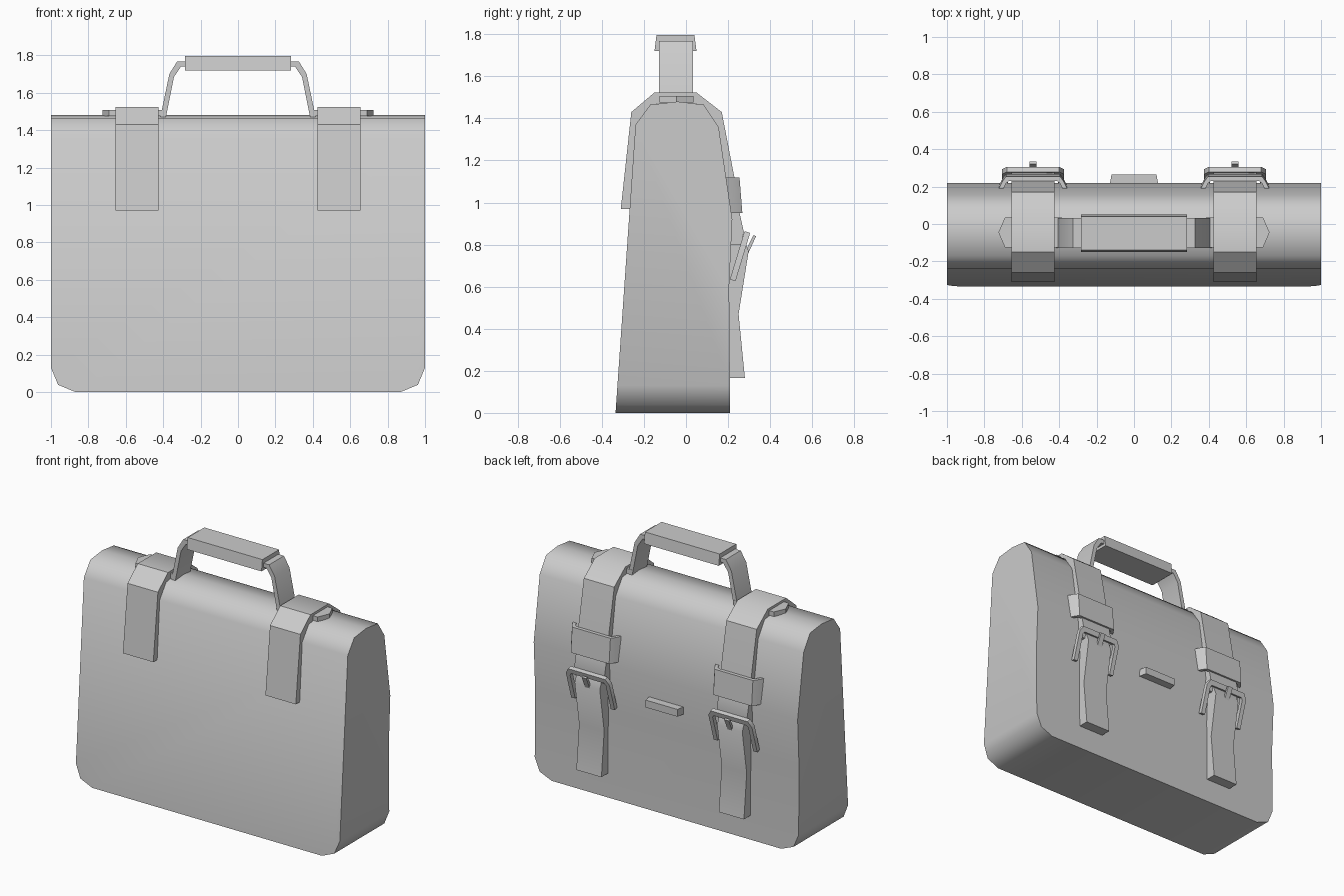
import bpy, bmesh
from math import radians

cube = bpy.data.objects.get("Cube")
if cube:
    bpy.data.objects.remove(cube, do_unlink=True)

# One grey for the whole bag
grey = bpy.data.materials.new("plain_grey")
grey.use_nodes = True
grey.diffuse_color = (0.6, 0.6, 0.6, 1)
grey.node_tree.nodes["Principled BSDF"].inputs["Base Color"].default_value = (0.6, 0.6, 0.6, 1)


def along_x(a, b, d):
    return (d, a, b)      # profile in y, z


def along_y(a, b, d):
    return (a, d, b)      # profile in x, z


def along_z(a, b, d):
    return (a, b, d)      # profile in x, y


def prism(name, profile, lo, hi, place, angle=40, bevel=None):
    """Extrude a flat profile from lo to hi; place maps it into space."""
    bm = bmesh.new()
    ends = [[bm.verts.new(place(a, b, d)) for a, b in profile] for d in (lo, hi)]
    bm.faces.new(ends[0])
    bm.faces.new(ends[1])
    n = len(profile)
    for i in range(n):
        j = (i + 1) % n
        bm.faces.new((ends[0][i], ends[0][j], ends[1][j], ends[1][i]))
    if bevel:
        offset, segments, rule = bevel
        bmesh.ops.bevel(bm, geom=[e for e in bm.edges if rule(e)], offset=offset,
                        segments=segments, profile=0.5, affect='EDGES')
    bmesh.ops.recalc_face_normals(bm, faces=bm.faces)
    mesh = bpy.data.meshes.new(name)
    bm.to_mesh(mesh)
    bm.free()
    mesh.materials.append(grey)
    obj = bpy.data.objects.new(name, mesh)
    bpy.context.collection.objects.link(obj)
    bpy.ops.object.select_all(action='DESELECT')
    obj.select_set(True)
    bpy.context.view_layer.objects.active = obj
    bpy.ops.object.shade_smooth_by_angle(angle=radians(angle))
    return obj


def bottom_end_edge(e):
    a, b = (v.co for v in e.verts)
    return max(a.z, b.z) < 0.01 and abs(a.x - b.x) < 0.01


# Bag body: side profile with rounded lower corners
body = [(-0.335, 0), (0.21, 0), (0.205, 0.6), (0.22, 0.92), (0.155, 1.36),
        (0.085, 1.465), (-0.04, 1.48), (-0.17, 1.465), (-0.24, 1.37)]
prism("bag_body", body, -1, 1, along_x, 50, (0.13, 2, bottom_end_edge))

# Closure plate on the back
prism("back_plate", [(-0.13, 0.21), (0.13, 0.21), (0.12, 0.265), (-0.12, 0.265)],
      0.725, 0.775, along_z)

# Handle grip
prism("handle_grip", [(-0.15, 1.72), (-0.14, 1.797), (0.04, 1.797), (0.05, 1.72)],
      -0.283, 0.283, along_x, 80)

strap = [(-0.31, 0.97), (-0.26, 1.43), (-0.15, 1.523), (0.05, 1.523), (0.17, 1.43),
         (0.23, 1.12), (0.255, 0.95), (0.275, 0.86), (0.26, 0.8), (0.19, 0.8),
         (0.19, 1.0), (0.13, 1.36), (0.05, 1.47), (-0.14, 1.47), (-0.22, 1.37),
         (-0.262, 0.97)]
tongue = [(0.19, 0.165), (0.28, 0.165), (0.25, 0.47), (0.298, 0.77), (0.27, 0.84), (0.19, 0.84)]
prong = [(0.275, 0.755), (0.32, 0.845), (0.333, 0.84), (0.29, 0.745)]
handle_leg = [(0.415, 1.47), (0.367, 1.70), (0.325, 1.768), (0.24, 1.768),
              (0.24, 1.74), (0.305, 1.74), (0.342, 1.685), (0.385, 1.47)]
handle_tab = [(0.385, -0.125), (0.69, -0.125), (0.725, -0.045), (0.69, 0.035), (0.385, 0.035)]
half_loop = [(0.19, 0.19), (0.165, 0.24), (0.145, 0.268)]
half_loop_inner = [(0.13, 0.243), (0.145, 0.23), (0.165, 0.19)]
half_buckle = [(0.165, 0), (0.165, 0.2), (0.14, 0.24)]
half_buckle_inner = [(0.125, 0.205), (0.135, 0.19), (0.135, 0)]


def arch(outer, inner):
    """Mirror half an arch into a closed band."""
    def flip(points):
        return [(-a, b) for a, b in reversed(points)]
    return outer + flip(outer) + flip(inner) + inner


for side, label in ((1, "left"), (-1, "right")):
    cx = side * 0.54

    def loop_place(a, b, d):
        return (cx + a, b - 0.08 * (d - 0.95), d)

    def buckle_place(a, b, d):
        # leaning outward at the top
        return (cx + a, 0.222 + 0.29 * b + 0.957 * d, 0.63 + 0.957 * b - 0.29 * d)

    def mirror(points):
        return [(side * a, b) for a, b in points]

    # Strap over the top, and the tongue below the buckle
    prism(label + "_strap", strap, cx - 0.115, cx + 0.115, along_x, 40)
    prism(label + "_strap_tongue", tongue, cx - 0.095, cx + 0.095, along_x)

    # Keeper loop, buckle frame and prong
    prism(label + "_keeper_loop", arch(half_loop, half_loop_inner), 0.95, 1.12, loop_place, 50)
    prism(label + "_buckle", arch(half_buckle, half_buckle_inner), -0.014, 0.014, buckle_place)
    prism(label + "_buckle_prong", prong, cx - 0.018, cx + 0.018, along_x)

    # Handle strap and its pointed anchor tab
    prism(label + "_handle_strap", mirror(handle_leg), -0.128, 0.033, along_y, 50)
    prism(label + "_handle_tab", mirror(handle_tab), 1.475, 1.507, along_z)
